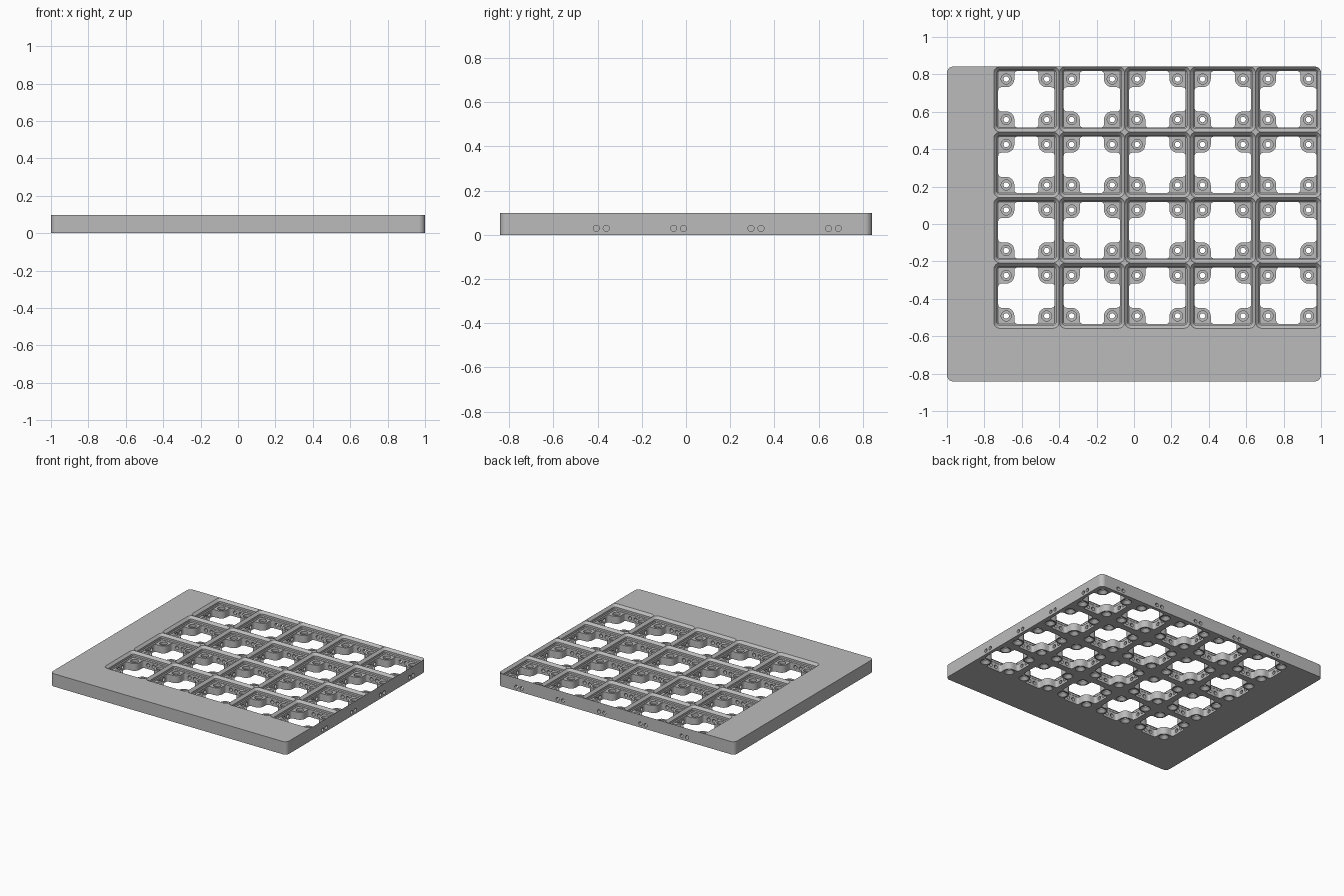
import bpy, bmesh, math
from mathutils import Vector

if "Cube" in bpy.data.objects:
    bpy.data.objects.remove(bpy.data.objects["Cube"], do_unlink=True)

MM = 1 / 120                      # one millimetre in scene units
PITCH, COLS, ROWS = 42, 5, 4      # socket grid
WIDTH, DEPTH = 240, 202           # whole plate
TOP, FLOOR = 11.75, 6.75          # plate top and pad height
CELLS = [(WIDTH / 2 - PITCH * (i + 0.5), DEPTH / 2 - PITCH * (j + 0.5))
         for i in range(COLS) for j in range(ROWS)]

grey = bpy.data.materials.new("grey_plastic")
grey.use_nodes = True
grey.diffuse_color = (0.5, 0.5, 0.5, 1)
grey.node_tree.nodes["Principled BSDF"].inputs["Base Color"].default_value = (0.5, 0.5, 0.5, 1)


def rounded(corners, segments=6):
    """Round the corners (x, y, radius) of a right-angled outline."""
    points = []
    for i, (x, y, r) in enumerate(corners):
        p = Vector((x, y))
        a = (Vector(corners[i - 1][:2]) - p).normalized()
        b = (Vector(corners[(i + 1) % len(corners)][:2]) - p).normalized()
        centre = p + (a + b) * r
        for k in range(segments + 1):
            t = math.pi / 2 * k / segments
            points.append(centre - b * r * math.cos(t) - a * r * math.sin(t))
    return points


def rectangle(hx, hy, r):
    return rounded([(hx, -hy, r), (hx, hy, r), (-hx, hy, r), (-hx, -hy, r)])


def circle(r, n=24):
    return [Vector((r * math.cos(math.tau * k / n), r * math.sin(math.tau * k / n)))
            for k in range(n)]


def loft(bm, sections, place):
    """Closed solid through (outline, height) sections, positioned by place()."""
    rings = [[bm.verts.new(place(p.x, p.y, z) * MM) for p in outline]
             for outline, z in sections]
    n = len(rings[0])
    for low, high in zip(rings, rings[1:]):
        for k in range(n):
            bm.faces.new((low[k], low[(k + 1) % n], high[(k + 1) % n], high[k]))
    bm.faces.new(rings[0][::-1])
    bm.faces.new(rings[-1])


def make_object(name, bm):
    bmesh.ops.recalc_face_normals(bm, faces=bm.faces[:])
    mesh = bpy.data.meshes.new(name)
    bm.to_mesh(mesh)
    bm.free()
    mesh.materials.append(grey)
    obj = bpy.data.objects.new(name, mesh)
    bpy.context.collection.objects.link(obj)
    return obj


def upright(cx, cy):
    return lambda x, y, z: Vector((cx + x, cy + y, z))


def cutter(name, solids):
    bm = bmesh.new()
    for sections, place in solids:
        loft(bm, sections, place)
    obj = make_object(name, bm)
    obj.hide_render = True
    return obj


# Plate with rounded corners
bm = bmesh.new()
outer = rectangle(WIDTH / 2, DEPTH / 2, 4)
loft(bm, [(outer, 0), (outer, TOP)], upright(0, 0))
plate = make_object("grid_baseplate", bm)

# Stepped socket: slope, straight wall, slope, short wall
steps = [(18.15, 1.15, FLOOR), (18.15, 1.15, 7.1), (18.85, 1.85, 7.8),
         (18.85, 1.85, 9.6), (20.95, 3.95, TOP), (20.95, 3.95, TOP + 1)]
socket = [(rectangle(h, h, r), z) for h, r, z in steps]

# Cross-shaped through opening that leaves a round pad in each corner
wall, pad = 18.1, 7.75
corners = []
for k in range(4):
    c, s = [(1, 0), (0, 1), (-1, 0), (0, -1)][k]
    for x, y, r in ((wall, pad, 2), (pad, pad, 5.25), (pad, wall, 2)):
        corners.append((x * c - y * s, x * s + y * c, r))
cross = rounded(corners)
opening = [(cross, -1), (cross, FLOOR + 0.2)]

# Pad hole: countersink below, screw shaft, magnet recess above
hole = [(circle(r), z) for r, z in ((4.25, -0.01), (4.25, 0.1), (1.75, 2.6),
                                    (1.75, 4.35), (3.25, 4.35), (3.25, FLOOR + 0.5))]

# Paired connecting holes across every socket wall
bolt = [(circle(1.65, 20), -10.5), (circle(1.65, 20), 10.5)]
bolts = []
for side in (-2.7, 2.7):
    for i in range(COLS + 1):
        for j in range(ROWS):
            cx, cy = WIDTH / 2 - PITCH * i, DEPTH / 2 - PITCH * (j + 0.5) + side
            bolts.append((bolt, lambda x, y, z, cx=cx, cy=cy: Vector((cx + z, cy + x, 3.5 + y))))
    for i in range(COLS):
        for j in range(ROWS + 1):
            cx, cy = WIDTH / 2 - PITCH * (i + 0.5) + side, DEPTH / 2 - PITCH * j
            bolts.append((bolt, lambda x, y, z, cx=cx, cy=cy: Vector((cx + x, cy + z, 3.5 + y))))

cutters = [
    cutter("socket_cutter", [(socket, upright(*c)) for c in CELLS]),
    cutter("opening_cutter", [(opening, upright(*c)) for c in CELLS]),
    cutter("pad_hole_cutter", [(hole, upright(cx + 13 * sx, cy + 13 * sy))
                               for cx, cy in CELLS for sx in (-1, 1) for sy in (-1, 1)]),
    cutter("bolt_hole_cutter", bolts),
]

# Cut everything out of the plate, then remove the cutters
bpy.ops.object.select_all(action="DESELECT")
bpy.context.view_layer.objects.active = plate
plate.select_set(True)
for tool in cutters:
    mod = plate.modifiers.new(tool.name, "BOOLEAN")
    mod.operation = "DIFFERENCE"
    mod.solver = "EXACT"
    mod.object = tool
    bpy.ops.object.modifier_apply(modifier=mod.name)
for tool in cutters:
    bpy.data.objects.remove(tool, do_unlink=True)

# Smooth the round walls, keep flats flat
bpy.ops.object.shade_smooth_by_angle(angle=math.radians(30))
weighted = plate.modifiers.new("flat_normals", "WEIGHTED_NORMAL")
weighted.keep_sharp = True
